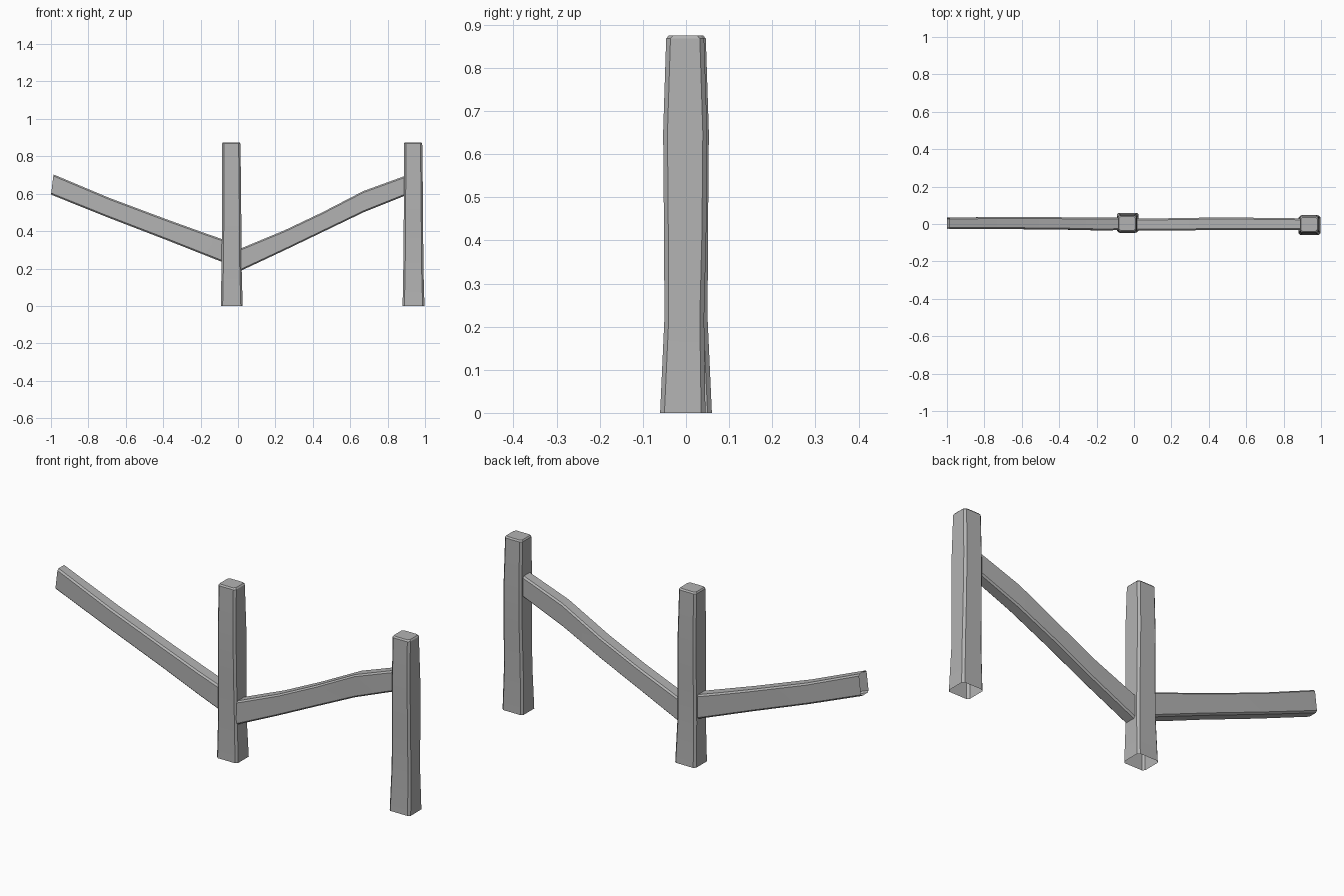
import bpy
import bmesh
import math

cube = bpy.data.objects.get("Cube")
if cube:
    bpy.data.objects.remove(cube, do_unlink=True)

wood = bpy.data.materials.new("weathered_grey")
wood.use_nodes = True
GREY = (0.45, 0.45, 0.45, 1)
wood.diffuse_color = GREY
wood.node_tree.nodes["Principled BSDF"].inputs["Base Color"].default_value = GREY


def outline(u0, u1, v0, v1, c):
    """Rectangle with chamfered corners, counter-clockwise."""
    return [(u0 + c, v0), (u1 - c, v0), (u1, v0 + c), (u1, v1 - c),
            (u1 - c, v1), (u0 + c, v1), (u0, v1 - c), (u0, v0 + c)]


def loft(name, rings, cap_end=False):
    """Skin a series of rings into a thin open-ended beam."""
    bm = bmesh.new()
    loops = [[bm.verts.new(p) for p in ring] for ring in rings]
    for low, high in zip(loops, loops[1:]):
        for i in range(len(low)):
            j = (i + 1) % len(low)
            bm.faces.new((low[i], low[j], high[j], high[i]))
    if cap_end:
        bm.faces.new(loops[-1])
    mesh = bpy.data.meshes.new(name)
    bm.to_mesh(mesh)
    bm.free()
    mesh.materials.append(wood)
    obj = bpy.data.objects.new(name, mesh)
    bpy.context.collection.objects.link(obj)
    bpy.ops.object.select_all(action='DESELECT')
    obj.select_set(True)
    bpy.context.view_layer.objects.active = obj
    bpy.ops.object.shade_smooth_by_angle(angle=math.radians(30))
    return obj


# Post profile: height, left, right, front and back offsets from its axis
POST = [(0.0, -0.058, 0.059, -0.060, 0.045),
        (0.22, -0.054, 0.053, -0.050, 0.042),
        (0.42, -0.052, 0.052, -0.051, 0.047),
        (0.65, -0.051, 0.050, -0.053, 0.049),
        (0.868, -0.051, 0.047, -0.046, 0.042),
        (0.875, -0.046, 0.042, -0.040, 0.036)]


def post(name, axis, flip):
    rings = []
    for z, x0, x1, y0, y1 in POST:
        if flip:
            y0, y1 = -y1, -y0
        rings.append([(axis + x, y, z) for x, y in outline(x0, x1, y0, y1, 0.010)])
    return loft(name, rings, cap_end=True)


def rail(name, stations, lean):
    """Stations: x, bottom, top, front, back; lean tilts each cut."""
    rings = []
    for x, z0, z1, y0, y1 in stations:
        mid = (z0 + z1) / 2
        rings.append([(x + lean * (z - mid), y, z)
                      for y, z in outline(y0, y1, z0, z1, 0.008)])
    return loft(name, rings)


# Upright posts, open underneath
post("middle_post", -0.034, True)
post("end_post", 0.938, False)

# Sloping rails, each running into the posts
rail("loose_rail", [(-0.993, 0.595, 0.703, -0.026, 0.034),
                    (-0.70, 0.477, 0.580, -0.027, 0.038),
                    (-0.38, 0.354, 0.460, -0.030, 0.036),
                    (-0.20, 0.283, 0.395, -0.034, 0.035),
                    (-0.06, 0.228, 0.346, -0.033, 0.034)], 0.12)
rail("joining_rail", [(0.00, 0.181, 0.301, -0.036, 0.030),
                      (0.25, 0.298, 0.405, -0.035, 0.031),
                      (0.45, 0.394, 0.500, -0.031, 0.036),
                      (0.67, 0.500, 0.614, -0.033, 0.033),
                      (0.92, 0.600, 0.705, -0.032, 0.030)], 0.0)
